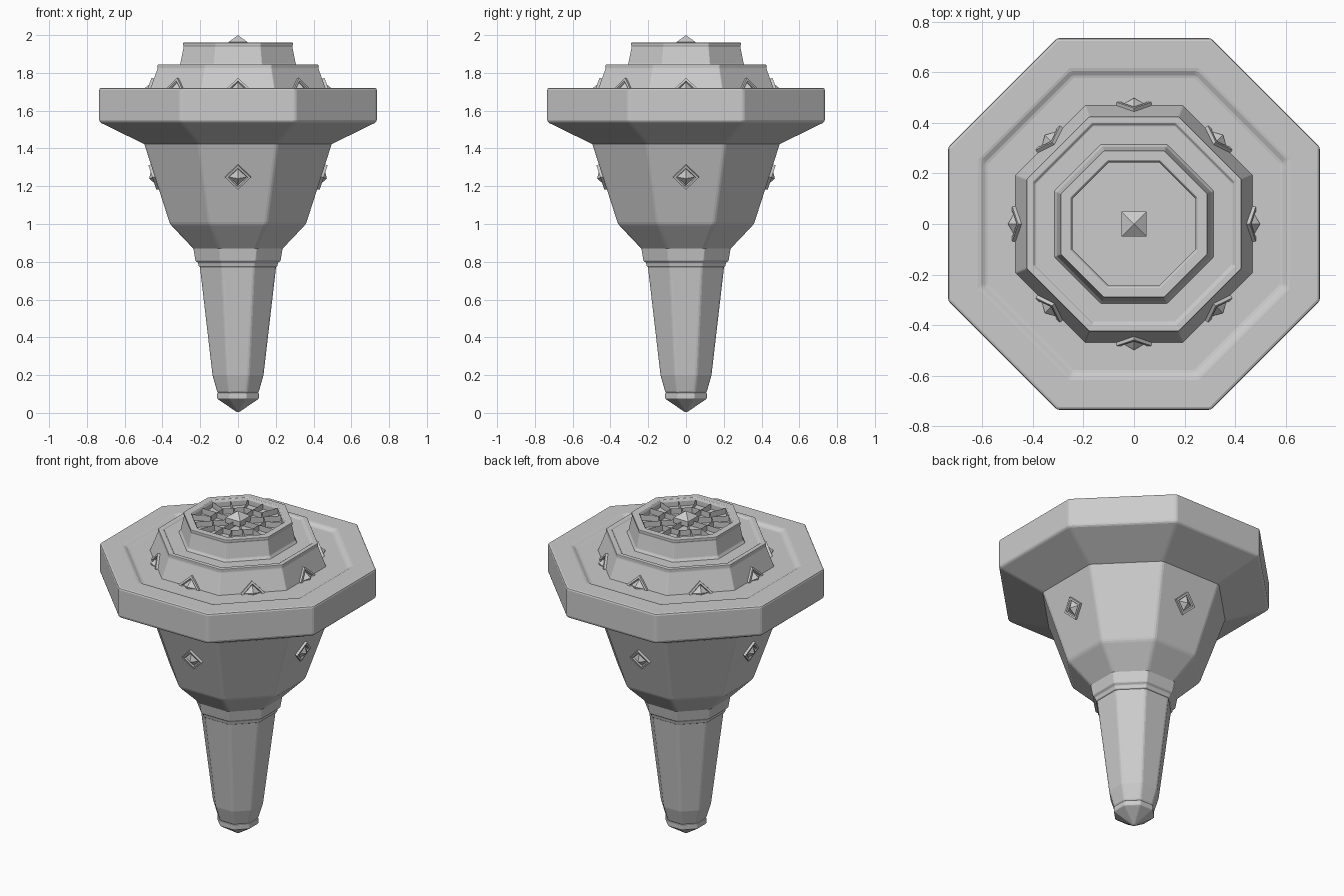
import bpy, bmesh
from math import pi, cos, sin, radians
from mathutils import Matrix

if "Cube" in bpy.data.objects:
    bpy.data.objects.remove(bpy.data.objects["Cube"])

stone = bpy.data.materials.new("grey_stone")
stone.diffuse_color = (0.6, 0.6, 0.6, 1)
stone.use_nodes = True
stone.node_tree.nodes["Principled BSDF"].inputs["Base Color"].default_value = stone.diffuse_color


def finish(name, bm, bevel=0.0):
    bmesh.ops.remove_doubles(bm, verts=bm.verts, dist=1e-5)
    me = bpy.data.meshes.new(name)
    bm.to_mesh(me)
    bm.free()
    me.materials.append(stone)
    ob = bpy.data.objects.new(name, me)
    bpy.context.collection.objects.link(ob)
    if bevel:
        mod = ob.modifiers.new("soft_edges", 'BEVEL')
        mod.width, mod.segments = bevel, 2
        mod.limit_method, mod.angle_limit = 'ANGLE', radians(15)
    return ob


def lathe(name, profile, n=8, bevel=0.0, matrix=None, flat_radius=True):
    """Sweep (radius, z) points round z; radius is measured to the flat side."""
    bm = bmesh.new()
    scale = 1 / cos(pi / n) if flat_radius else 1
    start = pi / n if flat_radius else 0
    rings = []
    for r, z in profile:
        if r == 0:
            rings.append([bm.verts.new((0, 0, z))] * n)
        else:
            rings.append([bm.verts.new((r * scale * cos(start + 2 * pi * i / n),
                                        r * scale * sin(start + 2 * pi * i / n), z))
                          for i in range(n)])
    for a, b in zip(rings, rings[1:]):
        for i in range(n):
            j = (i + 1) % n
            quad = list(dict.fromkeys([a[i], a[j], b[j], b[i]]))
            bm.faces.new(quad)
    if matrix:
        bm.transform(matrix)
    return finish(name, bm, bevel)


# lower spike with pointed foot
lathe("spike_tip", [(0, 0), (0.11, 0.075), (0.11, 0.105), (0.09, 0.11)], bevel=0.004)
lathe("spike", [(0.09, 0.10), (0.108, 0.105), (0.135, 0.2), (0.203, 0.785)], bevel=0.01)
lathe("collar", [(0.195, 0.77), (0.208, 0.775), (0.212, 0.795), (0.225, 0.805),
                 (0.236, 0.87)], bevel=0.004)

# main flared body and wide plate with a shallow recess on top
lathe("body", [(0.232, 0.865), (0.36, 1.0), (0.495, 1.42), (0.5, 1.43)], bevel=0.012)
lathe("wide_plate", [(0.49, 1.42), (0.735, 1.54), (0.735, 1.72), (0.605, 1.72),
                     (0.588, 1.705), (0.44, 1.705)], bevel=0.012)

# stepped tiers above the plate
lathe("lower_tier", [(0.47, 1.70), (0.425, 1.825), (0.425, 1.845), (0.398, 1.845),
                     (0.39, 1.835), (0.29, 1.835)], bevel=0.004)
lathe("upper_tier", [(0.318, 1.83), (0.305, 1.85), (0.287, 1.94), (0.29, 1.945),
                     (0.29, 1.96), (0.25, 1.96), (0.243, 1.945)], bevel=0.003)

# grille: 8 inner and 16 outer panes sunk between bars
bm = bmesh.new()


def oct_point(k, apothem):
    r = apothem / cos(pi / 8) if k % 2 else apothem
    return bm.verts.new((r * cos(k * pi / 8), r * sin(k * pi / 8), 1.95))


centre = bm.verts.new((0, 0, 1.95))
inner = [oct_point(k, 0.145) for k in range(16)]
outer = [oct_point(k, 0.246) for k in range(16)]
for k in range(16):
    j = (k + 1) % 16
    bm.faces.new([inner[k], outer[k], outer[j], inner[j]])
    if k % 2 == 0:
        bm.faces.new([centre, inner[k], inner[j], inner[(k + 2) % 16]])
bmesh.ops.inset_individual(bm, faces=bm.faces[:], thickness=0.008)
panes = [f for f in bm.faces if all(len(e.link_faces) == 2 for e in f.edges)
         and f.calc_area() > 0.0022]
res = bmesh.ops.extrude_discrete_faces(bm, faces=panes)
for f in res["faces"]:
    bmesh.ops.translate(bm, verts=f.verts, vec=(0, 0, -0.035))
finish("grille", bm)

# square pyramid at the summit
lathe("summit_stud", [(0.05, 1.93), (0.05, 1.963), (0, 2.0)], n=4)


# framed diamond studs
def diamond(name, angle, radius, z, tilt):
    m = (Matrix.Rotation(angle, 4, 'Z') @ Matrix.Translation((radius, 0, z))
         @ Matrix.Rotation(pi / 2 - tilt, 4, 'Y'))
    lathe(name, [(0.072, -0.02), (0.068, 0.014), (0.052, 0.014), (0.046, 0.004),
                 (0, 0.032)], n=4, matrix=m, flat_radius=False)


for i in range(4):
    diamond("body_diamond", i * pi / 2, 0.44, 1.25, radians(-18))
for i in range(8):
    diamond("tier_diamond", i * pi / 4, 0.468, 1.705, radians(20))
